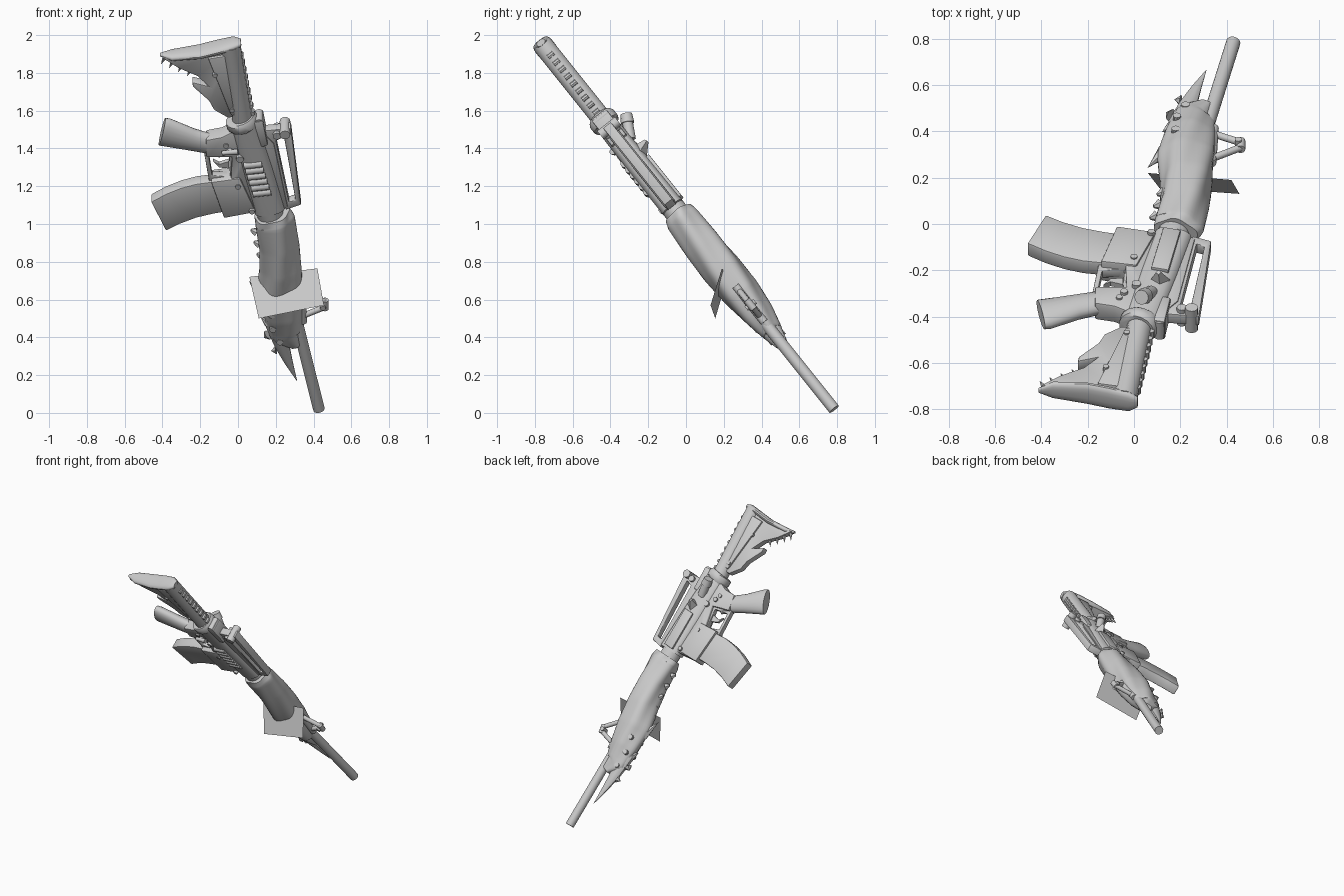
import bpy, bmesh, math
from mathutils import Vector, Matrix

if "Cube" in bpy.data.objects:
    bpy.data.objects.remove(bpy.data.objects["Cube"])

# The rifle lies in a tilted side plane: local x, depth y, height z, then leaned back about x
LEAN = Matrix.Translation((0, 0, 1)) @ Matrix.Rotation(math.atan(0.8), 4, 'X')
S = 189.0


def Q(px, pz, d=0.0):
    """Front-view drawing coordinates -> local side-plane point."""
    return Vector(((px - 238) / S, d, ((413 - pz) / S - 1) * 1.2806))


def finish(name, bm, lean=True, bevel=0.0):
    bmesh.ops.recalc_face_normals(bm, faces=bm.faces[:])
    if bevel:
        es = [e for e in bm.edges if len(e.link_faces) == 2 and e.calc_face_angle() > 0.6]
        bmesh.ops.bevel(bm, geom=es, offset=bevel, segments=2, profile=0.5, affect='EDGES')
    if lean:
        bm.transform(LEAN)
    me = bpy.data.meshes.new(name)
    bm.to_mesh(me)
    bm.free()
    ob = bpy.data.objects.new(name, me)
    bpy.context.collection.objects.link(ob)
    return ob


def plate(name, pts, h, bevel=0.008, d=0.0):
    """Side profile extruded to half thickness h."""
    bm = bmesh.new()
    a = [bm.verts.new(Q(x, z, d - h)) for x, z in pts]
    b = [bm.verts.new(Q(x, z, d + h)) for x, z in pts]
    bm.faces.new(a)
    bm.faces.new(b)
    n = len(pts)
    for i in range(n):
        j = (i + 1) % n
        bm.faces.new((a[i], a[j], b[j], b[i]))
    return finish(name, bm, bevel=bevel)


def frame(name, outer, inner, h):
    """Closed flat frame with an opening."""
    bm = bmesh.new()
    L = [[bm.verts.new(Q(x, z, d)) for x, z in p]
         for p, d in ((outer, -h), (inner, -h), (inner, h), (outer, h))]
    n = len(outer)
    for k in range(4):
        for i in range(n):
            A, B, j = L[k], L[(k + 1) % 4], (i + 1) % n
            bm.faces.new((A[i], A[j], B[j], B[i]))
    return finish(name, bm, bevel=0.005)


def loft(name, st, n=16, sub=1, lobes=0, amp=0.0, twist=0.0, power=1.0):
    """Elliptical sections (px, pz, in-plane radius, depth radius) along a path."""
    pts = []
    for a, b in zip(st, st[1:]):
        for k in range(sub):
            t = k / sub
            pts.append([a[i] + (b[i] - a[i]) * t for i in range(4)])
    pts.append(st[-1])
    c = [Q(p[0], p[1]) for p in pts]
    bm = bmesh.new()
    rings = []
    for i, p in enumerate(pts):
        t = (c[min(i + 1, len(c) - 1)] - c[max(i - 1, 0)]).normalized()
        side = Vector((-t.z, 0, t.x))
        ring = []
        for k in range(n):
            th = 2 * math.pi * (k + 0.5) / n
            m = 1 + amp * math.sin(lobes * th + twist * i)
            cs, sn = math.cos(th), math.sin(th)
            cs = math.copysign(abs(cs) ** power, cs)
            sn = math.copysign(abs(sn) ** power, sn)
            ring.append(bm.verts.new(c[i] + side * p[2] * m * cs + Vector((0, p[3] * m * sn, 0))))
        rings.append(ring)
    for A, B in zip(rings, rings[1:]):
        for k in range(n):
            j = (k + 1) % n
            bm.faces.new((A[k], A[j], B[j], B[k]))
    bm.faces.new(rings[0])
    bm.faces.new(rings[-1])
    return finish(name, bm)


def rods(name, segs, n=12):
    """Cylinders or cones: (start, end, radius1, radius2)."""
    bm = bmesh.new()
    for a, b, r1, r2 in segs:
        A, B = Q(*a), Q(*b)
        v = B - A
        m = Matrix.Translation((A + B) / 2) @ v.to_track_quat('Z', 'Y').to_matrix().to_4x4()
        bmesh.ops.create_cone(bm, cap_ends=True, segments=n, radius1=r1, radius2=r2,
                              depth=v.length, matrix=m)
    return finish(name, bm)


def lerp(a, b, t):
    return tuple(p + (q - p) * t for p, q in zip(a, b))


# Stock: buffer tube, flat web, curved butt plate, teeth and top notches
loft("stock_tube", [(230, 44, .055, .055), (243, 121, .055, .055)])
plate("stock_web", [(162, 55), (236, 44), (246, 112), (228, 115), (214, 107), (209, 98),
                    (193, 84), (192, 79), (208, 83), (197, 73), (178, 65)], .028)
plate("stock_side_rail", [(208, 54), (232, 50), (244, 110), (231, 111)], .042)
loft("butt_plate", [(160, 54.5, .008, .01), (172, 55, .018, .042), (200, 51.5, .02, .055),
                    (218, 47, .02, .056), (234, 43, .02, .05), (241, 42.5, .015, .025)], power=.8)
rods("stock_teeth", [((x, z), (x - 4, z + 7), .014, 0) for x, z in
                     ((165, 57), (173, 61), (182, 65), (191, 69))], 6)
rods("stock_notches", [(lerp((241, 55, -.018), (252, 112, -.018), i / 8),
                        lerp((241, 55, .018), (252, 112, .018), i / 8), .014, .014)
                       for i in range(9)], 8)
rods("stock_lever_pins", [((215, 70, -.05), (215, 70, .05), .013, .013),
                          ((232, 105, -.05), (232, 105, .05), .013, .013)])

# Receiver
loft("end_collar", [(241, 117, .075, .07), (242, 119, .088, .08), (243, 124, .088, .08),
                    (244, 126, .075, .07)])
loft("upper_receiver", [(244, 122, .08, .06), (258, 168, .085, .065), (270, 208, .085, .065)], power=.7)
plate("lower_receiver", [(240, 123), (222, 132), (206, 135), (206, 152), (232, 152),
                         (231, 176), (212, 176), (225, 211), (262, 207), (250, 140)], .046)
plate("magazine_well", [(211, 176), (240, 172), (256, 206), (224, 212)], .055)
frame("trigger_guard", [(204, 150), (236, 148), (238, 182), (209, 179)],
      [(209, 155), (229, 154), (230, 174), (212, 173)], .022)
plate("trigger", [(229, 160), (219, 163), (213, 160), (219, 166), (229, 167)], .012, 0)
loft("pistol_grip", [(162, 131.5, .088, .042), (165, 132, .09, .045), (190, 139, .068, .045),
                     (207, 143, .06, .045), (222, 145, .08, .04)], n=20)
plate("magazine", [(151, 198), (166, 227), (180, 220), (196, 214), (213, 210), (230, 207),
                   (224, 176), (211, 178), (196, 180), (181, 184), (166, 190)], .036)

# Near side: recoil coils, selector and pins
coils = []
for i in range(6):
    x, z, _ = lerp((253, 158, 0), (262, 186, 0), i / 5)
    coils.append(((x - 9, z + 1, -.055), (x + 9, z - 1, -.055), .021, .021))
rods("side_coils", coils)
rods("receiver_pins", [((x, z, -d), (x, z, d), r, r) for x, z, r, d in
                       ((230, 145, .016, .06), (240, 152, .02, .065), (238, 180, .015, .062),
                        (252, 204, .015, .07), (226, 140, .014, .055))])
rods("selector_lever", [((222, 146, -.06), (238, 144, -.065), .012, .016)])

# Far side: port cover, case deflector, forward assist
plate("port_cover", [(252, 166), (266, 163), (276, 204), (262, 207)], .012, .004, .065)
rods("case_deflector", [((259, 157, .05), (258, 154, .112), .045, .012)], 4)
rods("forward_assist", [((252, 145, .05), (246, 132, .10), .03, .028),
                        ((247, 134, .092), (244, 128, .115), .036, .032)])
plate("charging_handle", [(253, 117), (263, 115), (268, 140), (260, 142)], .05)

# Carry handle with rear sight
frame("carry_handle", [(262, 128), (291, 125), (301, 202), (286, 207)],
      [(276, 138), (284, 134), (295.5, 197), (289, 199)], .026)
plate("top_rail", [(262, 128), (274, 140), (288, 204), (277, 208), (264, 160)], .032)
rods("rear_sight", [((285, 128, -.06), (285, 128, .06), .028, .028),
                    ((277, 131, -.045), (277, 131, .045), .022, .022),
                    ((259, 118, -.045), (259, 118, .045), .025, .025)])

# Neck and twisted organic handguard
loft("barrel_nut", [(267, 203, .07, .065), (271, 216, .07, .065), (273, 222, .07, .065)])
loft("handguard", [(272, 214, .095, .08), (274, 220, .106, .09), (279, 245, .104, .1),
                   (281, 268, .11, .105), (281, 292, .122, .1), (284, 315, .105, .082),
                   (287, 333, .085, .055), (297, 344, .035, .034)],
     n=40, sub=8, lobes=5, amp=.055, twist=.16)
loft("lower_spike", [(272, 305, .05, .05), (275, 325, .05, .045), (282, 345, .04, .028),
                     (289, 363, .022, .014), (297, 381, .001, .001)], n=10)
rods("handguard_thorns", [((264, 300), (249, 281), .035, 0), ((268, 322), (261, 318), .03, 0),
                          ((268, 335), (264, 338), .03, 0), ((276, 350), (271, 351), .025, 0)]
     + [((256 + i * 3, 232 + i * 12), (251 + i * 3, 230 + i * 12), .025, .008) for i in range(4)], 6)
rods("scale_studs", [((x, z, -d), (x, z, d), .018, .018) for x, z, d in
                     ((273, 322, .07), (280, 337, .05), (272, 306, .085))], 10)

# Triangular front sight loop and its side clamp
rods("front_sight_loop", [((298, 289), (325, 302), .016, .016), ((325, 300), (325, 309), .02, .02),
                          ((325, 307), (300, 317), .016, .016), ((301, 286), (303, 322), .022, .022)])
rods("front_sight_bar", [((323, 305, -.03), (323, 305, .03), .015, .015)])

# Barrel
rods("barrel", [((297, 322), (319, 409.3), .031, .031)], 20)

# Loose flat panel through the near side of the handguard
bm = bmesh.new()
bm.faces.new([bm.verts.new(v) for v in ((.06, .22, .72), (.42, .19, .765),
                                        (.455, .13, .57), (.11, .155, .50))])
panel = finish("flat_panel", bm, lean=False)

# Smooth shading with sharp edges kept
for ob in bpy.data.objects:
    ob.select_set(True)
    bpy.context.view_layer.objects.active = ob
bpy.ops.object.shade_smooth_by_angle(angle=math.radians(35))
